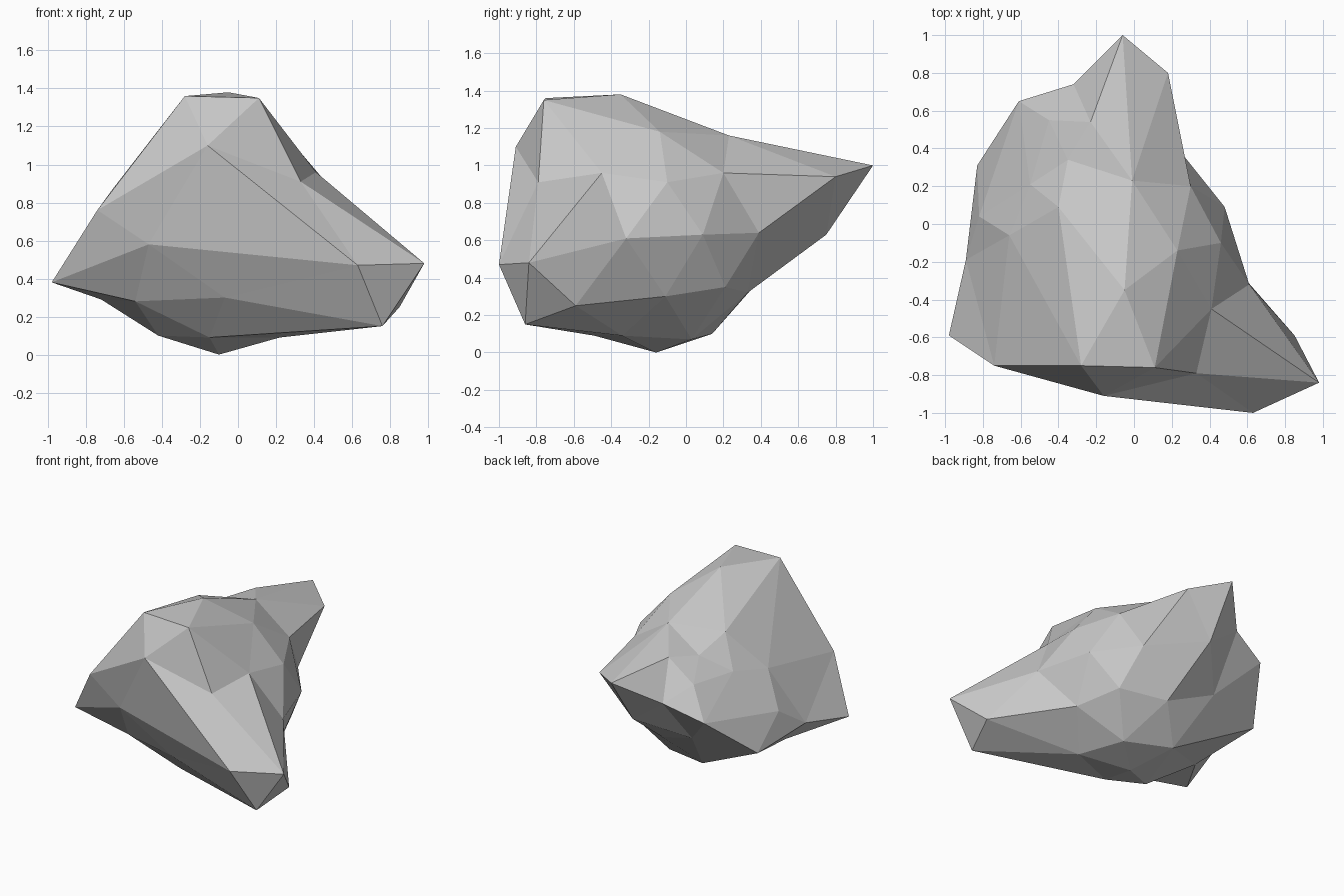
import bpy
import bmesh
from mathutils import Vector

# Remove the default cube only
default_cube = bpy.data.objects.get("Cube")
if default_cube:
    bpy.data.objects.remove(default_cube, do_unlink=True)

# Corner points of the boulder, by region, in hundredths of a unit
CORNERS = {
    "crown": [(-28, -75, 136), (-5, -35, 138), (11, -76, 135), (23, -14, 118),
              (-1, 23, 116), (-40, 9, 114), (-23, 54, 107), (-35, 34, 104)],
    "brow": [(-16, -91, 110), (33, -79, 91), (41, -45, 96), (46, -10, 91), (30, 20, 96)],
    "toe": [(98, -84, 48), (63, -100, 47), (76, -86, 15), (85, -59, 25)],
    "left_side": [(61, -32, 61), (48, 9, 63), (43, -11, 30), (31, 21, 35), (24, 39, 64)],
    "tail": [(18, 80, 94), (-6, 100, 100), (-7, 75, 63), (-32, 74, 81), (-61, 65, 70),
             (-45, 55, 92)],
    "right_side": [(-74, -75, 76), (-98, -59, 38), (-89, -19, 46), (-83, 31, 40),
                   (-66, -6, 87), (-55, 21, 92), (-72, -19, 29), (-82, 4, 62)],
    "front": [(-47, -77, 58), (-54, -57, 28), (-7, -72, 30)],
    "underside": [(-42, -37, 10), (-10, -16, 0), (-15, -49, 9), (22, -34, 9),
                  (12, 3, 7), (-24, 14, 10), (-3, 33, 32), (-36, 44, 44)],
}

# Long ridges that run across the natural facets: (region, corner, region, corner)
RIDGES = [("brow", 0, "toe", 1), ("front", 0, "toe", 1), ("underside", 2, "toe", 2),
          ("tail", 1, "crown", 4), ("tail", 4, "right_side", 7)]

CORE = Vector((-0.05, -0.15, 0.6))


def make_material(name, value):
    """Plain matte grey material."""
    material = bpy.data.materials.new(name)
    material.use_nodes = True
    colour = (value, value, value, 1.0)
    material.diffuse_color = colour
    shader = material.node_tree.nodes["Principled BSDF"]
    shader.inputs["Base Color"].default_value = colour
    shader.inputs["Roughness"].default_value = 0.9
    return material


def force_ridge(start, end):
    """Turn the edge lying between two corners so that it joins them."""
    if any(end in edge.verts for edge in start.link_edges):
        return
    for face in start.link_faces:
        for edge in face.edges:
            if start in edge.verts:
                continue
            if any(end in other.verts for other in edge.link_faces):
                bmesh.utils.edge_rotate(edge, True)
                return


def build_boulder():
    bm = bmesh.new()
    corners = {}
    targets = {}

    # Facet the corners on a unit ball around the core
    for region, points in CORNERS.items():
        for number, point in enumerate(points):
            position = Vector(point) / 100
            vert = bm.verts.new((position - CORE).normalized())
            corners[region, number] = vert
            targets[vert] = position
    bmesh.ops.convex_hull(bm, input=list(bm.verts))

    # Push every corner out to its final place
    for vert, position in targets.items():
        vert.co = position

    # Straighten the long ridges
    for region_a, a, region_b, b in RIDGES:
        force_ridge(corners[region_a, a], corners[region_b, b])

    bmesh.ops.recalc_face_normals(bm, faces=list(bm.faces))
    for face in bm.faces:
        face.smooth = False

    mesh = bpy.data.meshes.new("boulder")
    bm.to_mesh(mesh)
    bm.free()
    boulder = bpy.data.objects.new("boulder", mesh)
    bpy.context.scene.collection.objects.link(boulder)
    return boulder


boulder = build_boulder()
boulder.data.materials.append(make_material("stone_grey", 0.57))
